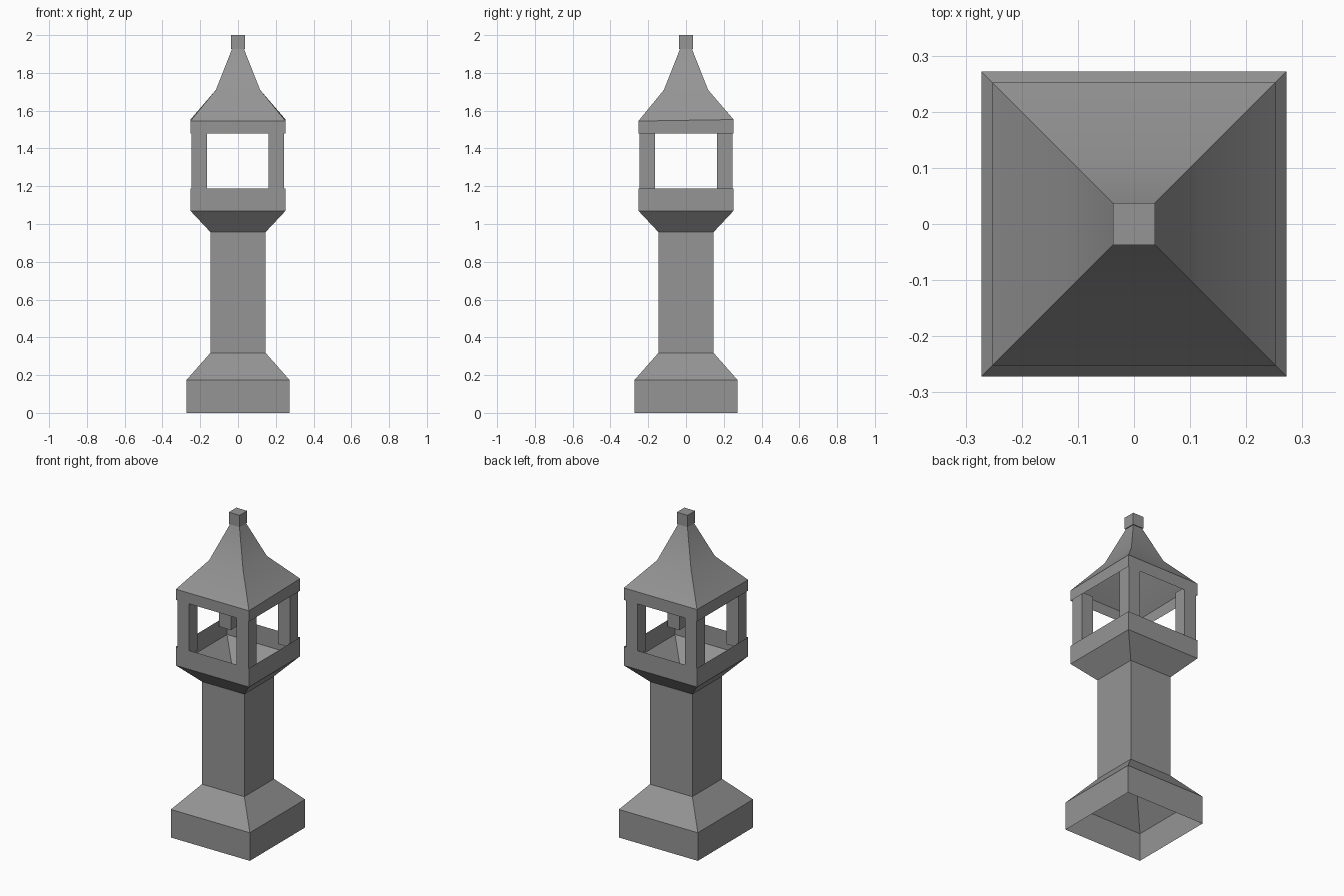
import bpy
import bmesh
import math

cube = bpy.data.objects.get("Cube")
if cube:
    bpy.data.objects.remove(cube, do_unlink=True)

stone = bpy.data.materials.new("grey_stone")
stone.use_nodes = True
GREY = (0.3, 0.3, 0.3, 1)
stone.diffuse_color = GREY
stone.node_tree.nodes["Principled BSDF"].inputs["Base Color"].default_value = GREY


def square_shell(name, profile, center=(0, 0), caps=False, tilt_ring=None, tilt=0):
    """Stack square rings of (half width, height) into a four-sided shell."""
    bm = bmesh.new()
    rings = []
    for i, (half, z) in enumerate(profile):
        slope = tilt if i == tilt_ring else 0
        rings.append([bm.verts.new((center[0] + sx * half, center[1] + sy * half, z + sy * slope))
                      for sx, sy in ((-1, -1), (1, -1), (1, 1), (-1, 1))])
    for low, high in zip(rings, rings[1:]):
        for i in range(4):
            j = (i + 1) % 4
            bm.faces.new((low[i], low[j], high[j], high[i]))
    if caps:
        bm.faces.new(rings[0][::-1])
        bm.faces.new(rings[-1])
    mesh = bpy.data.meshes.new(name)
    bm.to_mesh(mesh)
    bm.free()
    mesh.materials.append(stone)
    obj = bpy.data.objects.new(name, mesh)
    bpy.context.collection.objects.link(obj)
    bpy.ops.object.select_all(action='DESELECT')
    obj.select_set(True)
    bpy.context.view_layer.objects.active = obj
    bpy.ops.object.shade_smooth_by_angle(angle=math.radians(30))
    return obj


# Hollow stem: open plinth, shaft and flared cup
square_shell("stem", [(0.272, 0), (0.272, 0.175), (0.146, 0.318), (0.146, 0.957),
                      (0.252, 1.07), (0.252, 1.187)])

# Corner posts, their feet set a little below the cup rim
for x, side in ((-0.205, "right"), (0.202, "left")):
    for y, end in ((-0.205, "front"), (0.205, "back")):
        square_shell(f"{end}_{side}_post", [(0.041, 1.155), (0.041, 1.5)], (x, y), caps=True)

# Hollow roof with a vertical eave band and two pitches
square_shell("roof", [(0.252, 1.478), (0.252, 1.549), (0.117, 1.71), (0.031, 1.928)],
             tilt_ring=1, tilt=0.004)

# Finial block
square_shell("finial", [(0.037, 1.926), (0.037, 2.0)], caps=True)
